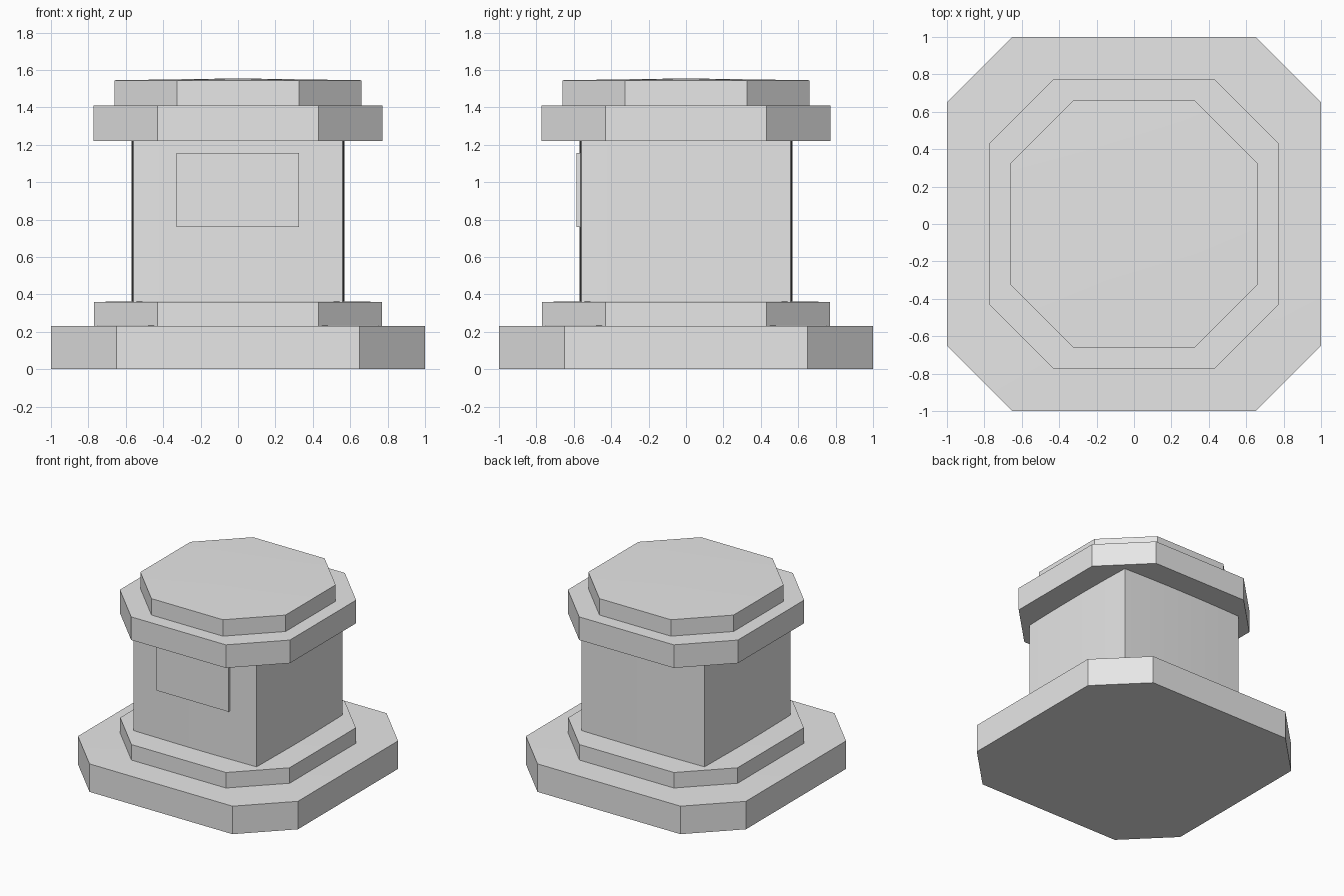
import bpy, bmesh, math

cube = bpy.data.objects.get("Cube")
if cube:
    bpy.data.objects.remove(cube, do_unlink=True)

stone = bpy.data.materials.new("pale grey stone")
stone.use_nodes = True
GREY = (0.8, 0.8, 0.8, 1.0)
stone.diffuse_color = GREY
stone.node_tree.nodes["Principled BSDF"].inputs["Base Color"].default_value = GREY


def octagon(half, flat):
    """Square outline with cut corners, counter-clockwise."""
    corners = []
    for i in range(4):
        c, s = round(math.cos(i * math.pi / 2)), round(math.sin(i * math.pi / 2))
        for x, y in ((half, -flat), (half, flat)):
            corners.append((x * c - y * s, x * s + y * c))
    return corners


def bowed_square(corner, bulge, steps=8):
    """Square outline whose sides swell slightly outward."""
    points = []
    for i in range(4):
        c, s = round(math.cos(i * math.pi / 2)), round(math.sin(i * math.pi / 2))
        for k in range(steps):
            t = 2 * k / steps - 1
            x, y = corner + bulge * (1 - t * t), corner * t
            points.append((x * c - y * s, x * s + y * c))
    return points


def prism(name, outline, bottom, top, crown=0.0):
    """Extrude an outline upward; crown lifts the middle of the top."""
    bm = bmesh.new()
    low = [bm.verts.new((x, y, bottom)) for x, y in outline]
    high = [bm.verts.new((x, y, top)) for x, y in outline]
    n = len(outline)
    for i in range(n):
        j = (i + 1) % n
        bm.faces.new((low[i], low[j], high[j], high[i]))
    bm.faces.new(low[::-1])
    lid = bm.faces.new(high)
    if crown:
        centre = bmesh.ops.poke(bm, faces=[lid])["verts"][0]
        centre.co.z = top + crown
    mesh = bpy.data.meshes.new(name)
    bm.to_mesh(mesh)
    bm.free()
    mesh.materials.append(stone)
    obj = bpy.data.objects.new(name, mesh)
    bpy.context.collection.objects.link(obj)
    bpy.ops.object.select_all(action="DESELECT")
    obj.select_set(True)
    bpy.context.view_layer.objects.active = obj
    bpy.ops.object.shade_smooth_by_angle(angle=math.radians(30))
    return obj


# Stepped foot
prism("base_slab", octagon(1.0, 0.65), 0, 0.23, 0.01)
prism("base_step", octagon(0.77, 0.43), 0.22, 0.36, 0.01)

# Square shaft with softly swelling sides
prism("shaft", bowed_square(0.56, 0.01), 0.35, 1.23)

# Stepped cap
prism("cap_slab", octagon(0.773, 0.43), 1.22, 1.41)
prism("cap_top", octagon(0.66, 0.325), 1.40, 1.545, 0.01)

# Plain plaque on the front of the shaft
plaque = [(-0.33, -0.586), (0.325, -0.586), (0.325, -0.56), (-0.33, -0.56)]
prism("front_plaque", plaque, 0.76, 1.157)
